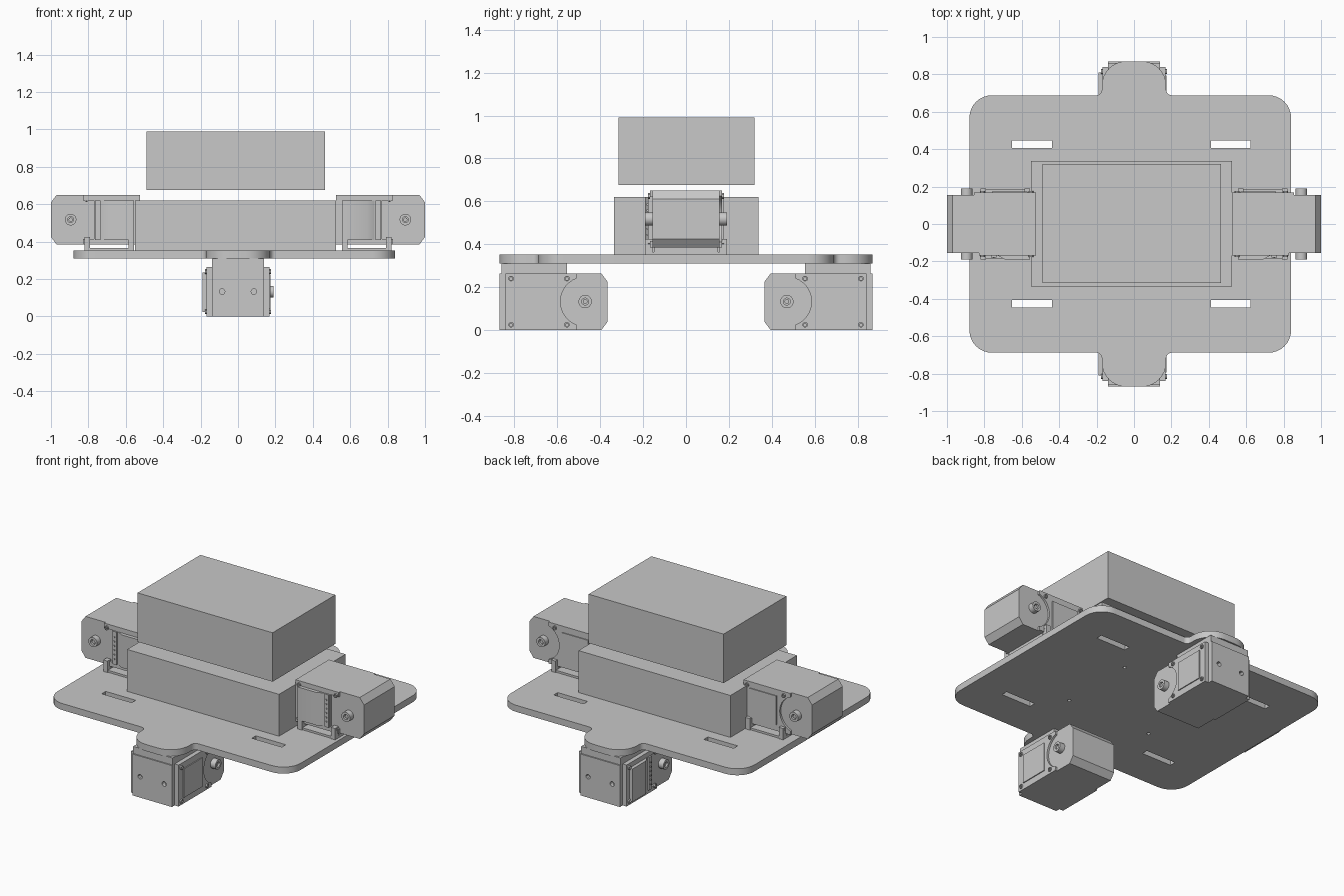
import bpy, bmesh, math
from mathutils import Vector, Matrix

cube = bpy.data.objects.get("Cube")
if cube:
    bpy.data.objects.remove(cube, do_unlink=True)

grey = bpy.data.materials.new("plain_grey")
grey.use_nodes = True
grey.diffuse_color = (0.58, 0.58, 0.58, 1)
grey.node_tree.nodes["Principled BSDF"].inputs["Base Color"].default_value = grey.diffuse_color


def rect(x0, x1, y0, y1):
    return [(x0, y0), (x1, y0), (x1, y1), (x0, y1)]


def arc(cx, cy, r, a0=0, a1=360, n=24):
    full = a1 - a0 == 360
    angles = [math.radians(a0 + (a1 - a0) * i / n) for i in range(n if full else n + 1)]
    return [(cx + r * math.cos(a), cy + r * math.sin(a)) for a in angles]


def rounded(corners, n=8):
    """Outline from (x, y, radius) right-angle corners, each filleted."""
    out = []
    for i, (x, y, r) in enumerate(corners):
        p = Vector((x, y))
        d1 = (Vector(corners[i - 1][:2]) - p).normalized()
        d2 = (Vector(corners[(i + 1) % len(corners)][:2]) - p).normalized()
        centre = p + (d1 + d2) * r
        for k in range(n + 1):
            a = math.pi / 2 * k / n
            out.append(tuple(centre - r * (d2 * math.cos(a) + d1 * math.sin(a))))
    return out


def prism(name, loops, d0, d1, frame=Matrix(), axes=(0, 1, 2)):
    """Extrude an outline (further loops are holes) from d0 to d1 along axes[2]."""
    bm = bmesh.new()

    def place(a, b, d):
        co = [0, 0, 0]
        co[axes[0]], co[axes[1]], co[axes[2]] = a, b, d
        return Vector(co)

    edges = []
    for loop in loops:
        vs = [bm.verts.new(place(a, b, d0)) for a, b in loop]
        if len(loops) == 1:
            bm.faces.new(vs)
        else:
            edges += [bm.edges.new((vs[i - 1], vs[i])) for i in range(len(vs))]
    if edges:
        bmesh.ops.triangle_fill(bm, edges=edges, use_beauty=True, normal=place(0, 0, 1))
    top = bmesh.ops.extrude_face_region(bm, geom=bm.faces[:], use_keep_orig=True)["geom"]
    bmesh.ops.translate(bm, vec=place(0, 0, d1 - d0),
                        verts=[g for g in top if isinstance(g, bmesh.types.BMVert)])
    bm.transform(frame)
    bmesh.ops.recalc_face_normals(bm, faces=bm.faces[:])
    mesh = bpy.data.meshes.new(name)
    bm.to_mesh(mesh)
    bm.free()
    mesh.materials.append(grey)
    mesh.shade_smooth()
    mesh.set_sharp_from_angle(angle=math.radians(30))
    obj = bpy.data.objects.new(name, mesh)
    bpy.context.collection.objects.link(obj)


# Base plate with end tabs, slots and screw holes
L, R, E, T, TAB = -0.88, 0.84, 0.688, 0.87, 0.172
outline = rounded([
    (L, -E, .12), (-TAB, -E, .03), (-TAB, -T, .13), (TAB, -T, .13), (TAB, -E, .03), (R, -E, .12),
    (R, E, .12), (TAB, E, .03), (TAB, T, .13), (-TAB, T, .13), (-TAB, E, .03), (L, E, .12)])
holes = []
for sy in (-1, 1):
    for x in (-0.545, 0.517):
        holes.append(rect(x - .106, x + .106, sy * .427 - .02, sy * .427 + .02))
    for x in (-0.32, 0.28):
        holes.append(arc(x, sy * .25, .011, n=12))
prism("base_plate", [outline] + holes, 0.31, 0.352)

# Electronics boxes
prism("lower_box", [rect(-.55, .525, -.335, .337)], 0.352, 0.62)
prism("upper_box", [rect(-.49, .465, -.315, .32)], 0.677, 0.99)

# Motors: local axes are u (length, shaft end last), v (sideways), w (height)
LEN, H, CU, CW, SU, SW = 0.475, 0.265, 0.03, 0.04, 0.37, 0.133
SIDE = (0, 2, 1)


def motor(name, frame):
    body = [(0, 0), (LEN - CU, 0), (LEN, CW), (LEN, H - CW), (LEN - CU, H), (0, H)]
    prism(name + "_body", [body], -.155, .155, frame, SIDE)
    arc_cover = [(0, 0), (.33, 0)] + arc(SU, SW, .115, 250, 110, 14) + [(.33, H), (0, H)]
    square_cover = rect(0, .305, 0, .02) + [(.305, H), (0, H)]
    square_cover = [(0, 0), (.305, 0), (.305, .03), (.245, .03),
                    (.245, H - .03), (.305, H - .03), (.305, H), (0, H)]
    for s, side, cover in ((-1, "plain", arc_cover), (1, "socket", square_cover)):
        tag = f"{name}_{side}_"
        prism(tag + "side_cover", [cover], s * .155, s * .168, frame, SIDE)
        # Output shaft with hollow hub
        prism(tag + "shaft_ring", [arc(SU, SW, .031), arc(SU, SW, .016)],
              s * .155, s * .19, frame, SIDE)
        prism(tag + "shaft_core", [arc(SU, SW, .011, n=12)], s * .155, s * .182, frame, SIDE)
        # Corner screws
        for i, (u, w) in enumerate(((.025, .025), (.285, .025), (.285, .24), (.025, .24))):
            prism(f"{tag}screw_{i}", [arc(u, w, .013, n=12), arc(u, w, .007, n=12)],
                  s * .168, s * .176, frame, SIDE)
    # Plain side: thin raised panel
    prism(name + "_plain_panel", [rect(.045, .235, .04, .225)], -.168, -.174, frame, SIDE)
    # Socket side: sloped connector cover and pin socket
    prism(name + "_connector_cover",
          [[(.03, .168), (.03, .19), (.165, .19), (.205, .168)]], .025, .235, frame)
    prism(name + "_pin_socket", [rect(.21, .24, .025, .235)], .168, .178, frame, SIDE)
    for k in range(6):
        w = .06 + k * .028
        prism(f"{name}_pin_{k}", [rect(.221, .229, w - .004, w + .004)], .178, .183, frame, SIDE)


def axes_frame(u, v, origin):
    return Matrix((
        (u[0], v[0], 0, origin[0]),
        (u[1], v[1], 0, origin[1]),
        (0, 0, 1, origin[2]),
        (0, 0, 0, 1)))


# Side motors on top of the plate, each held by a low bracket
for s, name in ((1, "left_motor"), (-1, "right_motor")):
    f = axes_frame((s, 0), (0, -1), (s * .525, 0, .385))
    motor(name, f)
    prism(name + "_bracket_base", [rect(.03, .295, -.185, .185)], -.035, -.02, f)
    for u in (.03, .265):
        prism(name + "_bracket_rib", [rect(u, u + .03, -.15, .15)], -.02, 0, f)
        for v in (-1, 1):
            prism(name + "_bracket_lug", [rect(u, u + .03, -.035, .04)],
                  v * .155, v * .19, f, SIDE)

# End motors hung below the tabs, each with a drilled end cap and a spacer
for s, name in ((1, "front_motor"), (-1, "back_motor")):
    f = axes_frame((0, s), (-1, 0), (0, -s * .84, 0))
    motor(name, f)
    prism(name + "_end_cap",
          [rect(-.14, .14, 0, H), arc(-.085, SW, .015, n=12), arc(.085, SW, .015, n=12)],
          -.028, 0, f, (1, 2, 0))
    prism(name + "_spacer", [rect(-.02, .285, -.14, .14)], H, .31, f)
